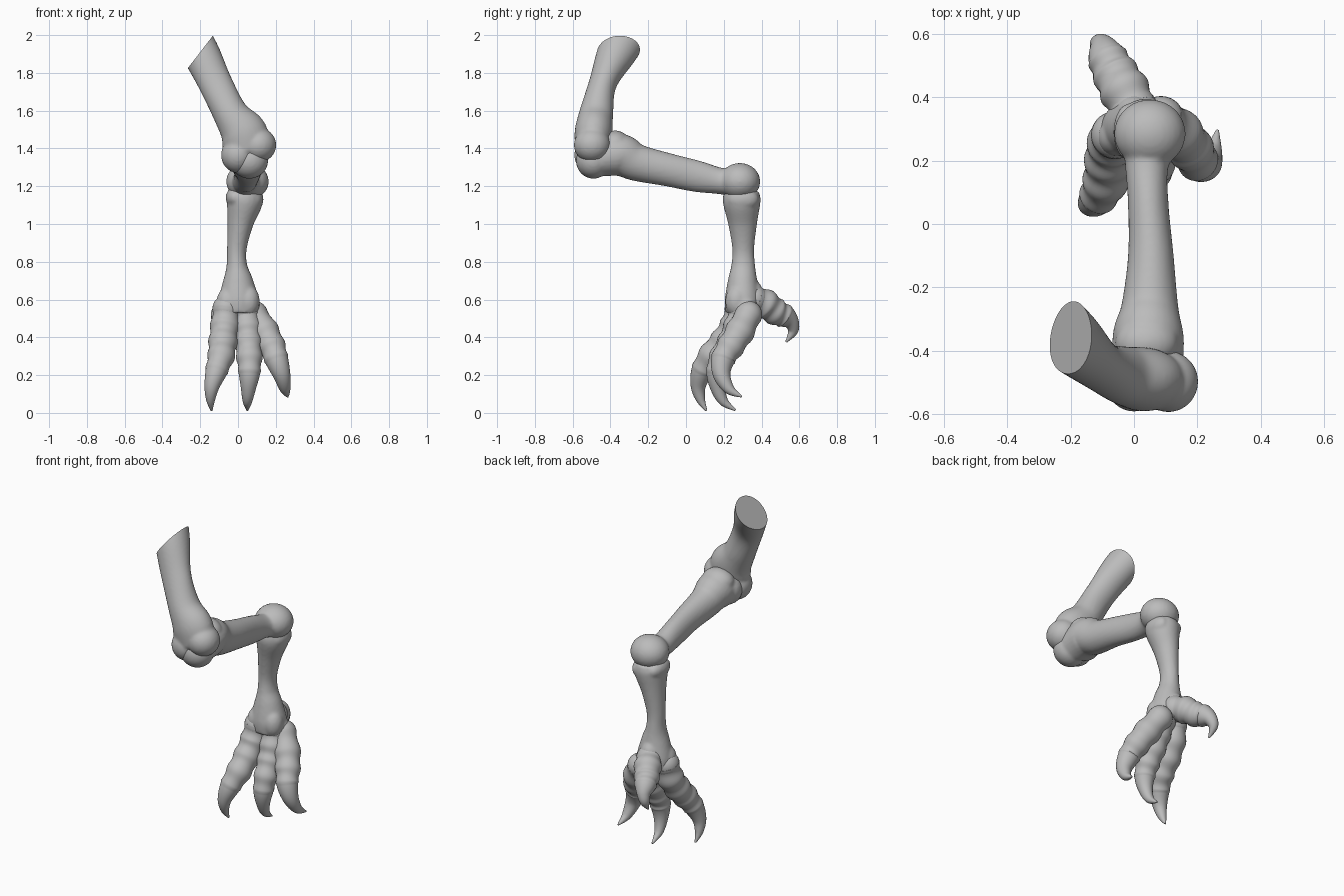
import bpy, bmesh, math
from mathutils import Vector, Matrix

if "Cube" in bpy.data.objects:
    bpy.data.objects.remove(bpy.data.objects["Cube"])

bone = bpy.data.materials.new("bone grey")
bone.diffuse_color = (0.5, 0.5, 0.5, 1)
bone.use_nodes = True
bone.node_tree.nodes["Principled BSDF"].inputs["Base Color"].default_value = bone.diffuse_color


def spline(p, i, t):
    """Catmull-Rom value between stations i and i+1."""
    a, b, c, d = (p[max(0, min(len(p) - 1, k))] for k in (i - 1, i, i + 1, i + 2))
    return [0.5 * (2 * q + (r - o) * t + (2 * o - 5 * q + 4 * r - s) * t * t
                   + (3 * q - o - 3 * r + s) * t ** 3) for o, q, r, s in zip(a, b, c, d)]


def tube(bm, stations, steps=8, sides=28, knuckles=0):
    """Loft ellipses through (x, y, z, half width, half depth)."""
    pts = []
    for i in range(len(stations) - 1):
        for k in range(steps):
            s = spline(stations, i, k / steps)
            if i < knuckles:
                f = 1 + 0.055 * math.cos(2 * math.pi * k / steps)
                s[3] *= f
                s[4] *= f
            pts.append(s)
    pts.append(list(stations[-1]))
    rings = []
    for i, s in enumerate(pts):
        tan = (Vector(pts[min(i + 1, len(pts) - 1)][:3]) - Vector(pts[max(i - 1, 0)][:3])).normalized()
        u = Vector((1, 0, 0))
        u = (u - tan * u.dot(tan)).normalized()
        v = tan.cross(u)
        c = Vector(s[:3])
        rings.append([bm.verts.new(c + u * s[3] * math.cos(a) + v * s[4] * math.sin(a))
                      for a in (2 * math.pi * j / sides for j in range(sides))])
    for r, q in zip(rings, rings[1:]):
        for j in range(sides):
            k = (j + 1) % sides
            bm.faces.new((r[j], r[k], q[k], q[j]))
    bm.faces.new(rings[0][::-1])
    bm.faces.new(rings[-1])


def ball(bm, c, r):
    bmesh.ops.create_uvsphere(bm, u_segments=28, v_segments=16, radius=1,
                              matrix=Matrix.Translation(c) @ Matrix.Diagonal((*r, 1)))


def finish(name, bm, fuse=0, cut=None):
    """Make the object; optionally fuse its pieces and slice one end flat."""
    bmesh.ops.recalc_face_normals(bm, faces=bm.faces)
    me = bpy.data.meshes.new(name)
    bm.to_mesh(me)
    bm.free()
    ob = bpy.data.objects.new(name, me)
    bpy.context.collection.objects.link(ob)
    if fuse:
        m = ob.modifiers.new("fuse", 'REMESH')
        m.mode = 'VOXEL'
        m.voxel_size = 0.009
        m = ob.modifiers.new("soften", 'SMOOTH')
        m.factor = 0.5
        m.iterations = fuse
        dg = bpy.context.evaluated_depsgraph_get()
        me = bpy.data.meshes.new_from_object(ob.evaluated_get(dg))
        ob.modifiers.clear()
        ob.data = me
    if cut:
        bm = bmesh.new()
        bm.from_mesh(me)
        res = bmesh.ops.bisect_plane(bm, geom=bm.verts[:] + bm.edges[:] + bm.faces[:],
                                     plane_co=cut[0], plane_no=cut[1], clear_outer=True)
        edges = [e for e in res['geom_cut'] if isinstance(e, bmesh.types.BMEdge)]
        bmesh.ops.contextual_create(bm, geom=edges)
        bmesh.ops.recalc_face_normals(bm, faces=bm.faces)
        bm.to_mesh(me)
        bm.free()
    me.materials.clear()
    me.materials.append(bone)
    bpy.ops.object.select_all(action='DESELECT')
    ob.select_set(True)
    bpy.context.view_layer.objects.active = ob
    bpy.ops.object.shade_smooth_by_angle(angle=math.radians(45))


# Thigh bone: slanted shaft, two knee lobes, flat cut at the top
bm = bmesh.new()
tube(bm, [(-0.29, -0.28, 2.06, .1, .12), (-0.2, -0.365, 1.91, .1, .105), (-0.12, -0.44, 1.745, .09, .074),
          (-0.04, -0.475, 1.585, .093, .09), (0.03, -0.49, 1.48, .125, .1), (0.05, -0.5, 1.38, .12, .085)])
ball(bm, (0.108, -0.497, 1.418), (.095, .097, .092))
ball(bm, (0.0, -0.5, 1.365), (.09, .092, .095))
finish("thigh_bone", bm, 6, ((-0.2, -0.37, 1.91), (-0.79, 0, 0.61)))

# Shin bone: nearly level shaft with a knee head and a rounded ankle end
bm = bmesh.new()
tube(bm, [(0.045, -0.45, 1.35, .11, .1), (0.045, -0.35, 1.365, .112, .112), (0.05, -0.26, 1.325, .09, .098),
          (0.053, -0.1, 1.288, .072, .088), (0.045, 0.06, 1.252, .064, .083),
          (0.04, 0.18, 1.228, .068, .07), (0.05, 0.26, 1.22, .09, .075)])
ball(bm, (0.06, -0.49, 1.335), (.1, .093, .095))
ball(bm, (0.04, -0.375, 1.42), (.1, .08, .075))
ball(bm, (0.0, -0.42, 1.36), (.08, .08, .09))
ball(bm, (0.05, 0.285, 1.225), (.113, .108, .098))
finish("shin_bone", bm, 5)

# Foot bone: upright waisted shaft, socket at the top, three lobes at the bottom
bm = bmesh.new()
tube(bm, [(0.035, 0.295, 1.175, .085, .09), (0.035, 0.295, 1.12, .096, .1), (0.012, 0.3, 1.0, .068, .076),
          (-0.006, 0.303, 0.87, .052, .058), (-0.006, 0.303, 0.78, .055, .063), (0.0, 0.3, 0.7, .08, .078),
          (0.003, 0.3, 0.6, .106, .095), (0.003, 0.3, 0.53, .105, .09)])
ball(bm, (0.085, 0.3, 1.13), (.05, .085, .06))
ball(bm, (-0.015, 0.29, 1.14), (.05, .09, .055))
for x, y, z in ((-.055, .275, .58), (.055, .27, .59), (0, .35, .62), (.07, .32, .53)):
    ball(bm, (x, y, z), (.06, .062, .085))
finish("foot_bone", bm, 4)

# Toes: knuckled tubes that taper into curved claws (x, y, z, radius)
toes = {
    "left_toe": [(-.06, .28, .55, .072), (-.07, .255, .46, .075), (-.08, .2, .375, .074), (-.09, .135, .3, .07),
                 (-.115, .085, .22, .058), (-.138, .065, .14, .04), (-.145, .078, .07, .024), (-.14, .108, .012, .005)],
    "middle_toe": [(.04, .3, .53, .072), (.05, .27, .45, .072), (.055, .235, .37, .07), (.06, .19, .29, .067),
                   (.06, .165, .21, .057), (.055, .17, .13, .04), (.05, .2, .06, .025), (.05, .262, .014, .005)],
    "right_toe": [(.085, .33, .52, .07), (.14, .285, .43, .075), (.18, .235, .35, .07), (.205, .195, .28, .062),
                  (.232, .19, .2, .046), (.25, .23, .125, .028), (.263, .295, .086, .005)],
    "back_toe": [(0, .36, .6, .072), (-.03, .42, .575, .077), (-.06, .475, .535, .07), (-.085, .525, .51, .061),
                 (-.1, .56, .475, .04), (-.112, .565, .43, .026), (-.11, .53, .375, .005)],
}
for name, p in toes.items():
    bm = bmesh.new()
    tube(bm, [(*s, s[3]) for s in p], steps=10, knuckles=len(p) - 4)
    x, y, z, r = p[0]
    ball(bm, (x, y, z), (r * 1.05,) * 3)
    finish(name, bm)
